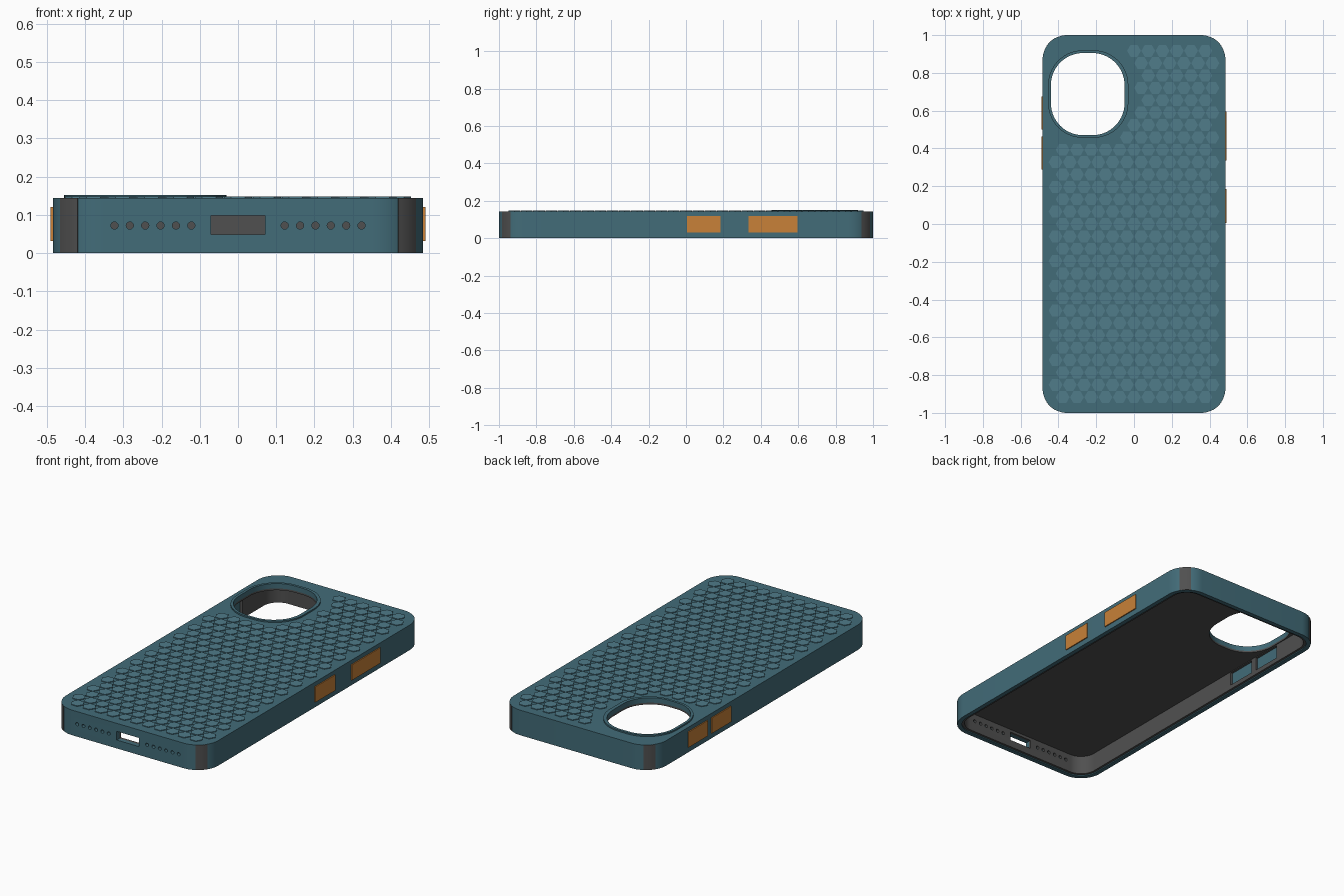
import bpy, bmesh, math
from mathutils import Matrix

if "Cube" in bpy.data.objects:
    bpy.data.objects.remove(bpy.data.objects["Cube"])


def material(name, rgb):
    m = bpy.data.materials.new(name)
    m.diffuse_color = (*rgb, 1)
    m.use_nodes = True
    m.node_tree.nodes["Principled BSDF"].inputs["Base Color"].default_value = m.diffuse_color
    return m


TEAL = material("teal", (0.055, 0.15, 0.19))
LIGHT_TEAL = material("light_teal", (0.08, 0.20, 0.255))
DARK = material("dark_grey", (0.08, 0.08, 0.08))
ORANGE = material("orange", (0.58, 0.22, 0.04))


def finish(bm, name, mat=None):
    bmesh.ops.recalc_face_normals(bm, faces=bm.faces)
    me = bpy.data.meshes.new(name)
    bm.to_mesh(me)
    bm.free()
    ob = bpy.data.objects.new(name, me)
    bpy.context.collection.objects.link(ob)
    if mat:
        me.materials.append(mat)
    return ob


def rounded(cx, cy, hx, hy, r, n=14):
    pts = []
    for q, (sx, sy) in enumerate([(1, 1), (-1, 1), (-1, -1), (1, -1)]):
        for i in range(n + 1):
            a = math.pi / 2 * (q + i / n)
            pts.append((cx + sx * (hx - r) + r * math.cos(a),
                        cy + sy * (hy - r) + r * math.sin(a)))
    return pts


def prism(name, pts, z0, z1, mat=None):
    bm = bmesh.new()
    f = bm.faces.new([bm.verts.new((x, y, z0)) for x, y in pts])
    g = bmesh.ops.extrude_face_region(bm, geom=[f])["geom"]
    bmesh.ops.translate(bm, vec=(0, 0, z1 - z0),
                        verts=[v for v in g if isinstance(v, bmesh.types.BMVert)])
    return finish(bm, name, mat)


def box(name, x0, x1, y0, y1, z0, z1, mat=None):
    return prism(name, [(x0, y0), (x1, y0), (x1, y1), (x0, y1)], z0, z1, mat)


def activate(ob):
    bpy.ops.object.select_all(action='DESELECT')
    ob.select_set(True)
    bpy.context.view_layer.objects.active = ob


def cut(ob, *cutters):
    activate(ob)
    for c in cutters:
        m = ob.modifiers.new("cut", 'BOOLEAN')
        m.operation, m.solver, m.object = 'DIFFERENCE', 'EXACT', c
        bpy.ops.object.modifier_apply(modifier=m.name)


def smooth(ob):
    activate(ob)
    bpy.ops.object.shade_smooth_by_angle(angle=math.radians(30))


# Shared cutters: camera opening, charging port, speaker holes
CAM = (-0.245, 0.6875)
camera_cut = prism("camera_cut", rounded(*CAM, 0.195, 0.2175, 0.17), -0.1, 0.3)
port_cut = box("port_cut", -0.071, 0.071, -1.1, -0.9, 0.048, 0.098)
bm = bmesh.new()
for s in (-1, 1):
    for i in range(6):
        mat = Matrix.Translation((s * (0.122 + 0.0402 * i), -1, 0.072)) @ Matrix.Rotation(math.pi / 2, 4, 'X')
        bmesh.ops.create_cone(bm, cap_ends=True, segments=16, radius1=0.0095,
                              radius2=0.0095, depth=0.2, matrix=mat)
speaker_cut = finish(bm, "speaker_cut")

# Outer shell
shell = prism("outer_shell", rounded(0, 0, 0.484, 1, 0.13), 0, 0.144, TEAL)
shell_cavity = prism("shell_cavity", rounded(0, 0, 0.459, 0.975, 0.105), -0.1, 0.124)
cut(shell, shell_cavity, camera_cut, port_cut, speaker_cut)
smooth(shell)

# Soft inner liner with windows behind the buttons
buttons = [(1, 0.005, 0.185), (1, 0.335, 0.595), (-1, 0.5, 0.675), (-1, 0.288, 0.463)]
liner = prism("inner_liner", rounded(0, 0, 0.459, 0.975, 0.105), 0.006, 0.124, DARK)
liner_cavity = prism("liner_cavity", rounded(0, 0, 0.445, 0.961, 0.091), -0.1, 0.114)
windows = [box("window_cut", *sorted((s * 0.43, s * 0.47)), a, b, 0.032, 0.11) for s, a, b in buttons]
cut(liner, liner_cavity, camera_cut, port_cut, speaker_cut, *windows)
smooth(liner)

# Raised camera ring
ring = prism("camera_ring", rounded(-0.2425, 0.688, 0.2125, 0.232, 0.185), 0.143, 0.152, TEAL)
cut(ring, camera_cut)
smooth(ring)

# Side buttons
for i, (s, a, b) in enumerate(buttons):
    box(f"side_button_{i + 1}", *sorted((s * 0.475, s * 0.49)), a, b, 0.031, 0.12, ORANGE)

# Grey corner inserts, mirrored to all four corners
arc = [math.radians(32 + 28 * i / 6) for i in range(7)]
pts = [(0.354 + r * math.cos(a), 0.87 + r * math.sin(a))
       for r, seq in ((0.1312, arc), (0.115, arc[::-1])) for a in seq]
inserts = prism("corner_inserts", pts, 0.001, 0.1435, DARK)
mir = inserts.modifiers.new("mirror", 'MIRROR')
mir.use_axis = (True, True, False)
smooth(inserts)

# Hexagon grip texture, skipping the camera area
PX, PY = 0.0755, 0.0655
bm = bmesh.new()
for k in range(-14, 15):
    for j in range(-6, 6):
        x, y = (j + (0.5 if k % 2 else 0)) * PX, k * PY
        if abs(x) > 0.42:
            continue
        dx = max(abs(x + 0.2425) - 0.0275, 0)
        dy = max(abs(y - 0.688) - 0.047, 0)
        if math.hypot(dx, dy) - 0.185 < 0.055:
            continue
        rot = Matrix.Translation((x, y, 0.1455)) @ Matrix.Rotation(math.radians(90), 4, 'Z')
        bmesh.ops.create_cone(bm, cap_ends=True, segments=6, radius1=0.0365,
                              radius2=0.0365, depth=0.005, matrix=rot)
finish(bm, "hexagon_grip", LIGHT_TEAL)

# Remove the cutters
for c in [camera_cut, port_cut, speaker_cut, shell_cavity, liner_cavity, *windows]:
    bpy.data.objects.remove(c, do_unlink=True)
